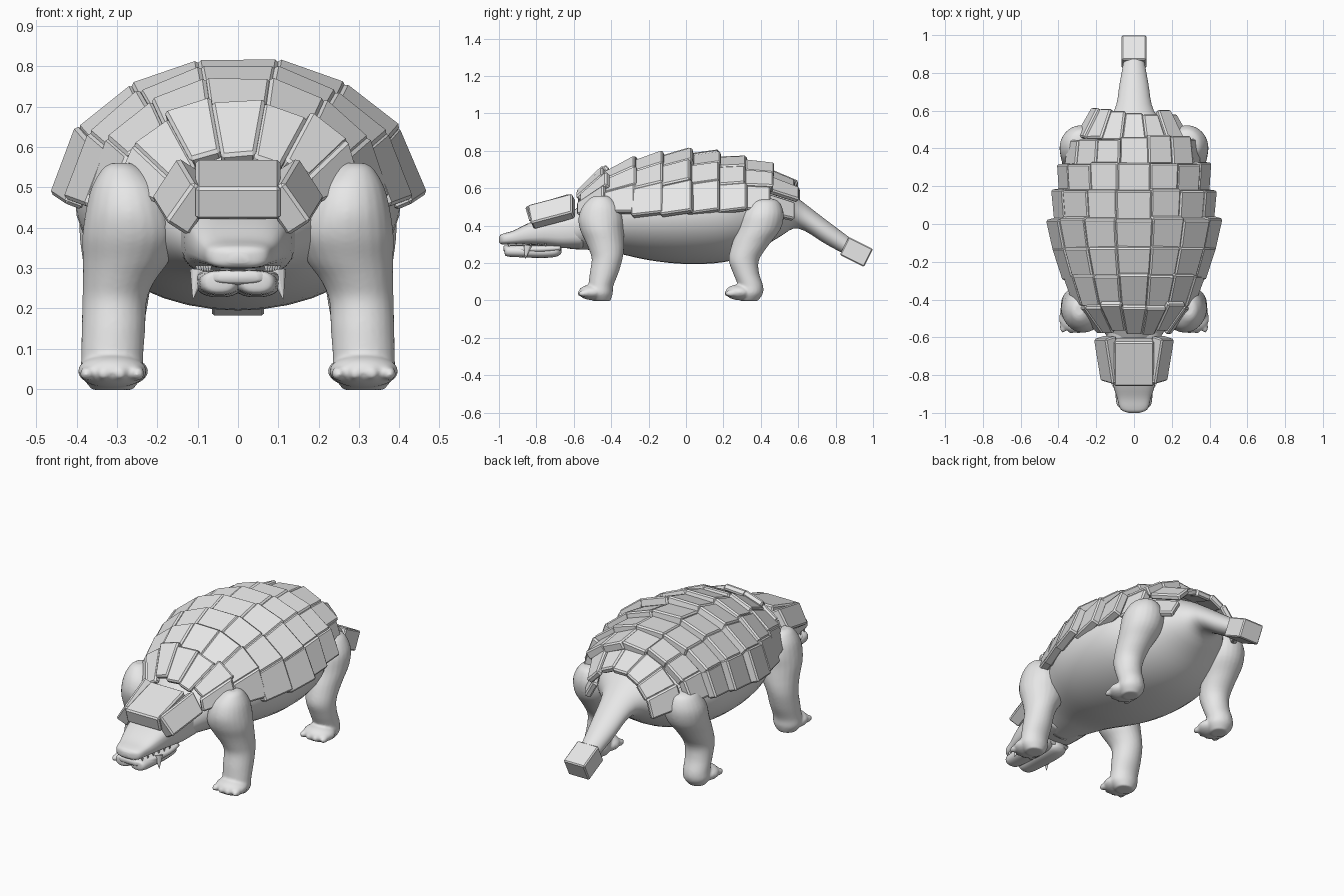
import bpy, bmesh, math, random
from mathutils import Vector, Matrix

if "Cube" in bpy.data.objects:
    bpy.data.objects.remove(bpy.data.objects["Cube"])

random.seed(4)
grey = bpy.data.materials.new("hide grey")
grey.diffuse_color = (0.8, 0.8, 0.8, 1)
grey.use_nodes = True
grey.node_tree.nodes["Principled BSDF"].inputs["Base Color"].default_value = grey.diffuse_color


def finish(bm, name, smooth=True, bevel=0.0, blend=0.0):
    bmesh.ops.recalc_face_normals(bm, faces=bm.faces)
    me = bpy.data.meshes.new(name)
    bm.to_mesh(me)
    bm.free()
    me.materials.append(grey)
    for p in me.polygons:
        p.use_smooth = smooth
    ob = bpy.data.objects.new(name, me)
    bpy.context.collection.objects.link(ob)
    if bevel:
        m = ob.modifiers.new("bevel", "BEVEL")
        m.width = bevel
        m.segments = 1
    if blend:
        m = ob.modifiers.new("blend", "REMESH")
        m.mode = "VOXEL"
        m.voxel_size = blend
        m.use_smooth_shade = True
        m = ob.modifiers.new("soften", "SMOOTH")
        m.iterations = 5
    return ob


def spline(rows, steps=4):
    """Catmull-Rom interpolation of a list of equal-length tuples."""
    out = []
    for i in range(len(rows) - 1):
        a, b = rows[max(i - 1, 0)], rows[i]
        c, d = rows[i + 1], rows[min(i + 2, len(rows) - 1)]
        for s in range(steps):
            t = s / steps
            out.append([0.5 * (2 * q + (r - p) * t + (2 * p - 5 * q + 4 * r - w) * t * t
                               + (3 * q - p - 3 * r + w) * t ** 3)
                        for p, q, r, w in zip(a, b, c, d)])
    return out + [list(rows[-1])]


def skin(bm, rings):
    loops = [[bm.verts.new(p) for p in r] for r in rings]
    n = len(loops[0])
    for a, b in zip(loops, loops[1:]):
        for i in range(n):
            bm.faces.new((a[i], a[(i + 1) % n], b[(i + 1) % n], b[i]))
    bm.faces.new(loops[0])
    bm.faces.new(loops[-1])


def power(v, e):
    return math.copysign(abs(v) ** e, v)


def loft_y(bm, rows, cx=0.0, e=1.0, n=28):
    """Rows are y, half width, bottom z, top z."""
    angles = [2 * math.pi * i / n for i in range(n)]
    skin(bm, [[(cx + w * power(math.cos(a), e), y,
                (lo + hi) / 2 + (hi - lo) / 2 * power(math.sin(a), e)) for a in angles]
              for y, w, lo, hi in spline(rows)])


def plate(bm, corners, thick):
    """Slab under four outer corners: front left, front right, rear right, rear left."""
    c = [Vector(p) for p in corners]
    nrm = (c[1] - c[3]).cross(c[2] - c[0]).normalized()
    mid = sum(c, Vector()) / 4
    if nrm.dot(mid - Vector((0, mid.y, 0.2))) < 0:
        nrm = -nrm
    top = [bm.verts.new(p) for p in c]
    low = [bm.verts.new(p - nrm * thick) for p in c]
    bm.faces.new(top)
    bm.faces.new(low)
    for i in range(4):
        j = (i + 1) % 4
        bm.faces.new((top[i], top[j], low[j], low[i]))


def ball(bm, at, size, seg=20):
    bmesh.ops.create_uvsphere(bm, u_segments=seg, v_segments=seg // 2, radius=1,
                              matrix=Matrix.Translation(at) @ Matrix.Diagonal((*size, 1)))


def spike(bm, base, tip, r):
    base, tip = Vector(base), Vector(tip)
    d = tip - base
    rot = d.to_track_quat("Z", "Y").to_matrix().to_4x4()
    bmesh.ops.create_cone(bm, cap_ends=True, segments=10, radius1=r, radius2=0.0005,
                          depth=d.length, matrix=Matrix.Translation((base + tip) / 2) @ rot)


# body running into the tail
bm = bmesh.new()
loft_y(bm, [(-.62, .13, .275, .47), (-.5, .20, .27, .55), (-.4, .27, .26, .62),
            (-.2, .37, .216, .71), (0, .405, .195, .75), (.2, .385, .205, .735),
            (.35, .315, .25, .685), (.5, .20, .34, .615), (.6, .105, .385, .545),
            (.75, .075, .30, .43), (.89, .05, .225, .325)], n=40)
finish(bm, "body_and_tail")

# head with flat-bottomed snout
bm = bmesh.new()
loft_y(bm, [(-.55, .145, .28, .49), (-.66, .138, .28, .46), (-.76, .13, .292, .445),
            (-.85, .112, .298, .41), (-.92, .09, .299, .375), (-.97, .077, .299, .36),
            (-.99, .058, .302, .352), (-1.0, .025, .312, .34)], e=.65)
finish(bm, "head")

# lower jaw: two rounded lobes under a flat lip
bm = bmesh.new()
for s in (-1, 1):
    loft_y(bm, [(-.97, .02, .25, .285), (-.955, .045, .235, .293), (-.87, .054, .23, .294),
                (-.76, .058, .227, .294), (-.69, .055, .235, .294), (-.665, .02, .255, .285)],
           cx=.046 * s, e=.85, n=18)
loft_y(bm, [(-.975, .05, .265, .292), (-.955, .075, .258, .295), (-.87, .10, .255, .296),
            (-.76, .113, .255, .296), (-.67, .105, .265, .296)], e=.65)
finish(bm, "lower_jaw")

# small teeth along the lip and two larger fangs
bm = bmesh.new()
for s in (-1, 1):
    for i in range(6):
        x, y = .070 + .006 * i, -.95 + .04 * i
        spike(bm, (s * x, y, .306), (s * x, y, .287), .006)
    spike(bm, (s * .098, -.845, .292), (s * .112, -.86, .222), .022)
finish(bm, "teeth", smooth=False)

# legs: rings are z, centre x, centre y, radius x, radius y
front = [(.56, .29, -.455, .025, .03), (.545, .287, -.455, .05, .06), (.50, .275, -.455, .088, .10),
         (.44, .27, -.455, .108, .12), (.38, .267, -.45, .119, .117), (.32, .277, -.435, .108, .105),
         (.27, .295, -.425, .09, .093), (.22, .306, -.422, .08, .082),
         (.15, .309, -.437, .079, .077), (.08, .312, -.455, .077, .067),
         (.035, .312, -.46, .077, .068), (-.003, .312, -.45, .05, .045)]
rear = [(.545, .28, .42, .035, .04), (.525, .28, .42, .075, .08), (.46, .28, .41, .11, .113),
        (.38, .285, .39, .108, .115), (.30, .295, .345, .088, .10), (.22, .30, .31, .078, .082),
        (.15, .305, .32, .072, .07), (.08, .308, .345, .07, .067),
        (.035, .308, .345, .07, .065), (-.003, .308, .338, .045, .045)]
for s, side in ((-1, "left"), (1, "right")):
    for rows, name, fx, fy in ((front, "front_leg", .312, -.50), (rear, "rear_leg", .308, .285)):
        bm = bmesh.new()
        skin(bm, [[(s * (cx + rx * math.cos(a)), cy + ry * math.sin(a), z)
                   for a in [2 * math.pi * i / 24 for i in range(24)]]
                  for z, cx, cy, rx, ry in spline(rows)])
        ball(bm, (s * fx, fy, .044), (.086, .075, .042), 24)
        for i in range(4):
            k = i - 1.5
            ball(bm, (s * fx + k * .042, fy - .055 + abs(k) * .006, .038), (.018, .031, .018), 12)
        finish(bm, f"{side}_{name}", blend=.007)


# shell rows
def arch(half, top, low, count):
    """Points across the back from one side to the other."""
    if count == 7:
        shape = [(.215, 1), (.57, .82), (.86, .5), (1, 0)]
    else:
        shape = [(.16, 1), (.44, .9), (.68, .68), (.87, .36), (1, 0)]
    right = [(x * half, low + z * (top - low)) for x, z in shape]
    return [(-x, z) for x, z in reversed(right)] + right


def shell_row(name, f, r, count=7, thick=.05, jitter=.004):
    """f and r hold y, half width, top z and bottom z of the front and rear edge."""
    bm = bmesh.new()
    pf, pr = arch(*f[1:], count), arch(*r[1:], count)
    for i in range(count):
        lift = [random.uniform(-jitter, jitter) for _ in range(2)]
        dy = random.uniform(-jitter, jitter) * 1.5

        def corner(p, y, up):
            d = Vector((p[0], 0, p[1] - .4)).normalized() * up
            return (p[0] + d.x, y + dy, p[1] + d.z)
        plate(bm, [corner(pf[i], f[0], lift[0]), corner(pf[i + 1], f[0], lift[1]),
                   corner(pr[i + 1], r[0], lift[1]), corner(pr[i], r[0], lift[0])], thick)
    finish(bm, name, smooth=False, bevel=.008)


shell_row("neck_armor", (-.58, .20, .585, .46), (-.44, .315, .722, .51), 7, .035, .012)
shell_row("shoulder_armor", (-.44, .32, .685, .475), (-.275, .38, .775, .475))
shell_row("shell_row_1", (-.295, .38, .742, .455), (-.125, .435, .803, .475))
shell_row("shell_row_2", (-.145, .43, .77, .46), (.025, .468, .82, .485))
shell_row("shell_row_3", (.005, .425, .78, .465), (.18, .442, .805, .49))
shell_row("shell_row_4", (.16, .403, .77, .475), (.32, .414, .775, .495))
shell_row("hip_armor", (.305, .365, .748, .49), (.46, .348, .73, .495), 7, .05, .01)
shell_row("rump_armor", (.445, .305, .70, .47), (.60, .215, .635, .435), 7, .035, .014)

# head shield: a centre slab and two sloping side slabs
bm = bmesh.new()
plate(bm, [(-.105, -.86, .50), (.105, -.86, .50), (.105, -.625, .57), (-.105, -.625, .57)], .085)
for s in (-1, 1):
    plate(bm, [(s * .112, -.85, .512), (s * .18, -.83, .415),
               (s * .216, -.61, .473), (s * .15, -.61, .575)], .07)
finish(bm, "head_shield", smooth=False, bevel=.008)

# tail club
bm = bmesh.new()
plate(bm, [(-.065, .87, .34), (.065, .87, .34), (.065, 1.0, .275), (-.065, 1.0, .275)], .107)
finish(bm, "tail_club", smooth=False, bevel=.006)
